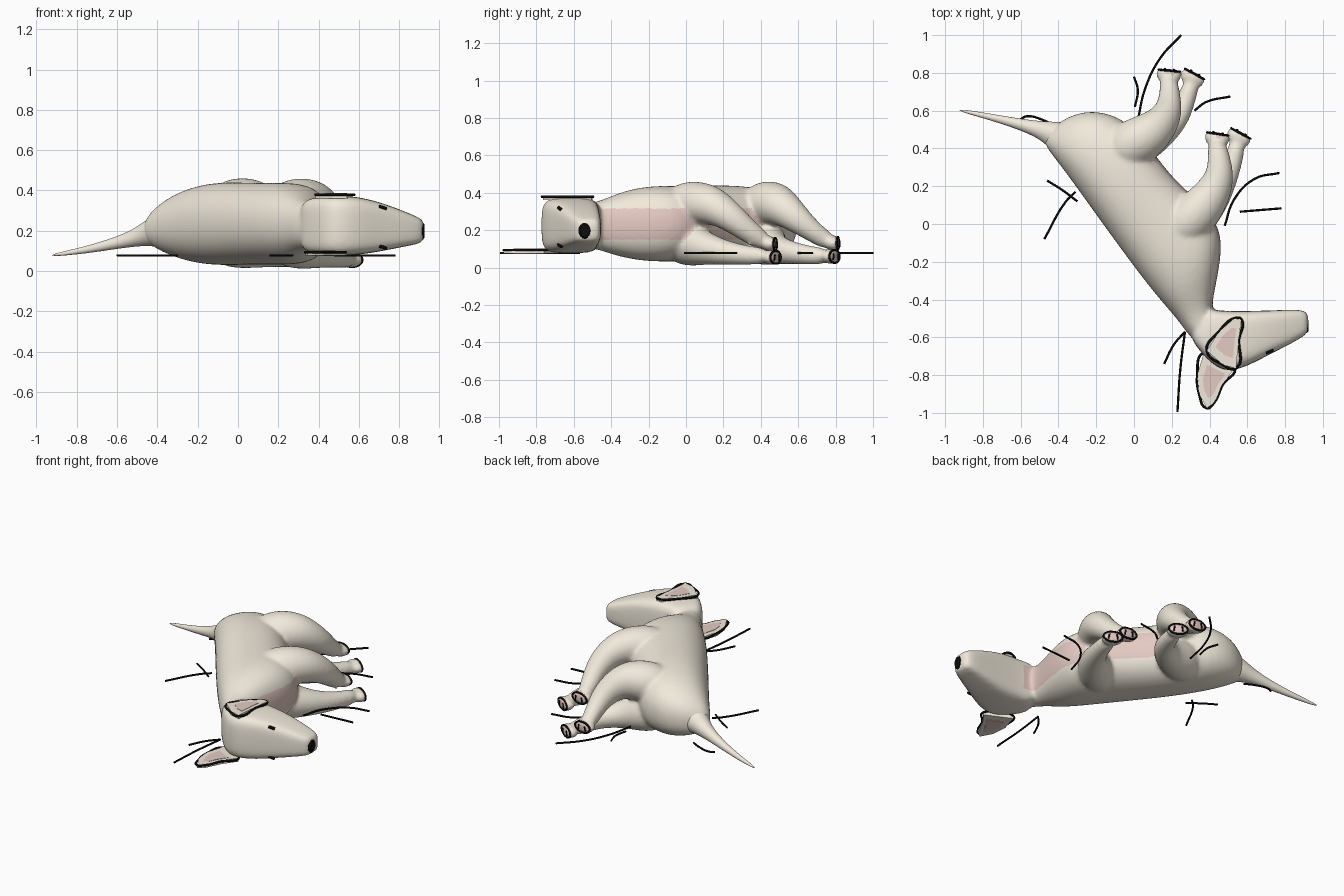
import bpy, bmesh
from math import cos, sin, pi, copysign
from mathutils import Vector

if "Cube" in bpy.data.objects:
    bpy.data.objects.remove(bpy.data.objects["Cube"])


def mat(name, col):
    m = bpy.data.materials.new(name)
    m.diffuse_color = (*col, 1)
    m.use_nodes = True
    m.node_tree.nodes["Principled BSDF"].inputs["Base Color"].default_value = m.diffuse_color
    return m


CREAM = mat("cream", (0.88, 0.82, 0.71))
PINK = mat("pink", (0.78, 0.59, 0.54))
INK = mat("ink", (0.004, 0.004, 0.004))


def loft(bm, rings):
    """Bridge rings of equal length and cap both ends."""
    vs = [[bm.verts.new(p) for p in r] for r in rings]
    n = len(vs[0])
    for a, b in zip(vs, vs[1:]):
        for i in range(n):
            bm.faces.new((a[i], a[(i + 1) % n], b[(i + 1) % n], b[i]))
    bm.faces.new(vs[0][::-1])
    bm.faces.new(vs[-1])


def oval(c, u, v, p=1.0, n=20):
    f = lambda t: copysign(abs(t) ** p, t)
    return [c + u * f(cos(2 * pi * i / n)) + v * f(sin(2 * pi * i / n)) for i in range(n)]


def trunk(bm, secs, p):
    """Sections: back point x,y, belly point x,y, centre z, half height."""
    rings = []
    for sx, sy, bx, by, z, h in secs:
        s, b = Vector((sx, sy, z)), Vector((bx, by, z))
        rings.append(oval((s + b) / 2, (b - s) / 2, Vector((0, 0, h)), p))
    loft(bm, rings)


def tube(bm, pts):
    """Points: x, y, z, radius."""
    ps = [Vector(q[:3]) for q in pts]
    rings = []
    for i, q in enumerate(pts):
        t = (ps[min(i + 1, len(ps) - 1)] - ps[max(i - 1, 0)]).normalized()
        u = t.cross(Vector((0, 0, 1))).normalized()
        rings.append(oval(ps[i], u * q[3], t.cross(u) * q[3], n=16))
    loft(bm, rings)


def finish(bm, name, m):
    bmesh.ops.recalc_face_normals(bm, faces=bm.faces)
    me = bpy.data.meshes.new(name)
    bm.to_mesh(me)
    bm.free()
    ob = bpy.data.objects.new(name, me)
    bpy.context.collection.objects.link(ob)
    me.materials.append(m)
    return ob


def stroke(name, pts, r=0.006, closed=False):
    """Round ink line through points."""
    cu = bpy.data.curves.new(name, 'CURVE')
    cu.dimensions = '3D'
    cu.bevel_depth = r
    cu.bevel_resolution = 1
    cu.resolution_u = 5
    sp = cu.splines.new('BEZIER')
    sp.bezier_points.add(len(pts) - 1)
    for bp, p in zip(sp.bezier_points, pts):
        bp.co = p
        bp.handle_left_type = bp.handle_right_type = 'AUTO'
    sp.use_cyclic_u = closed
    cu.use_fill_caps = True
    cu.materials.append(INK)
    ob = bpy.data.objects.new(name, cu)
    bpy.context.collection.objects.link(ob)


bm = bmesh.new()
# torso lying on its side, rump to neck
trunk(bm, [(-.49, .44, -.43, .52, .20, .05), (-.43, .36, -.27, .615, .22, .135),
           (-.34, .24, -.05, .575, .23, .195), (-.24, .10, .10, .39, .235, .21),
           (-.11, -.08, .20, .25, .235, .205), (.0, -.23, .35, .12, .235, .205),
           (.10, -.36, .47, -.02, .235, .205), (.17, -.44, .46, -.2, .23, .18),
           (.24, -.52, .425, -.36, .225, .135), (.28, -.58, .41, -.46, .225, .12),
           (.36, -.66, .44, -.48, .225, .12)], 0.88)
# head, boxy wedge towards the nose
trunk(bm, [(.28, -.58, .40, -.45, .225, .125), (.35, -.68, .43, -.455, .225, .142),
           (.46, -.79, .50, -.46, .225, .15), (.58, -.765, .58, -.46, .225, .148),
           (.70, -.70, .70, -.458, .22, .125), (.82, -.64, .82, -.453, .21, .09),
           (.90, -.595, .90, -.455, .20, .065), (.925, -.57, .925, -.475, .20, .05)], 0.45)
# legs: upper and lower of each pair
tube(bm, [(-.12, .34, .30, .10), (-.02, .42, .335, .14), (.11, .49, .35, .115), (.19, .59, .265, .08),
          (.19, .70, .175, .053), (.18, .78, .13, .05)])
tube(bm, [(-.12, .34, .17, .10), (-.02, .42, .14, .14), (.13, .46, .10, .085), (.24, .56, .08, .062),
          (.28, .67, .065, .05), (.31, .76, .06, .045)])
tube(bm, [(.18, -.08, .30, .10), (.28, .0, .34, .135), (.40, .13, .35, .11), (.46, .25, .265, .08),
          (.45, .35, .18, .06), (.435, .44, .125, .05)])
tube(bm, [(.18, -.08, .17, .10), (.28, .0, .13, .135), (.42, .11, .10, .085), (.49, .24, .075, .062),
          (.53, .35, .065, .05), (.55, .44, .06, .045)])
# paws: centre, turn of the sole about z
paws = []
for x, y, z, a in [(.185, .79, .13, .1), (.31, .775, .06, .5), (.44, .455, .125, .15), (.555, .46, .055, .5)]:
    c, fwd, side = Vector((x, y, z)), Vector((sin(a), cos(a), 0)), Vector((cos(a), -sin(a), 0))
    paws.append((c, fwd, side))
    loft(bm, [oval(c + fwd * d, side * k * .072, Vector((0, 0, k * .042)), n=16)
              for d, k in ((-.05, .55), (-.02, .95), (.012, 1), (.032, .85))])
hound = finish(bm, "dog_body", CREAM)
hound.modifiers.new("sub", 'SUBSURF').levels = 2
rm = hound.modifiers.new("fuse", 'REMESH')
rm.mode = 'VOXEL'
rm.voxel_size = 0.012
sm = hound.modifiers.new("soften", 'SMOOTH')
sm.factor = 0.5
sm.iterations = 8
dg = bpy.context.evaluated_depsgraph_get()
me = bpy.data.meshes.new_from_object(hound.evaluated_get(dg))
hound.modifiers.clear()
hound.data = me
me.materials.clear()
me.materials.append(CREAM)
me.materials.append(PINK)
# pink belly, throat and paw pads
belly = Vector((.72, .69, 0))
for f in me.polygons:
    f.use_smooth = True
    c, n = f.center, f.normal
    pink = (n.dot(belly) > .5 and .15 < c.z < .315 and
            ((-.47 < c.y < .04 and c.x < .475) or (.04 <= c.y < .42 and .08 < c.x < .36)))
    for p, fwd, side in paws:
        d = c - p
        if abs(d.dot(side)) < .065 and abs(d.z) < .04 and 0 < d.dot(fwd) < .06 and n.dot(fwd) > .3:
            pink = True
    f.material_index = 1 if pink else 0

# tail
bm = bmesh.new()
tube(bm, [(-.30, .42, .21, .12), (-.41, .468, .20, .08), (-.49, .498, .17, .047), (-.60, .527, .14, .03),
          (-.75, .565, .105, .018), (-.93, .604, .077, .007)])
tail = finish(bm, "tail", CREAM)
tail.modifiers.new("sub", 'SUBSURF').levels = 2
for f in tail.data.polygons:
    f.use_smooth = True


# ears: thin plates with a pink inside and an ink rim
def ear(name, outline, z):
    cx = sum(p[0] for p in outline) / len(outline)
    cy = sum(p[1] for p in outline) / len(outline)
    for part, k, t, m in (("", 1, .012, CREAM), ("_inside", .6, .014, PINK)):
        bm = bmesh.new()
        loft(bm, [[Vector((cx + (x - cx) * k, cy + (y - cy) * k, z + s)) for x, y in outline] for s in (-t, t)])
        finish(bm, name + part, m)
    stroke(name + "_rim", [(x, y, z + .006) for x, y in outline], .007, True)


ear("upper_ear", [(.385, -.67), (.45, -.57), (.53, -.50), (.568, -.505), (.555, -.61), (.54, -.765), (.47, -.745)], .373)
ear("lower_ear", [(.37, -.68), (.335, -.80), (.345, -.90), (.385, -.975), (.425, -.945), (.47, -.85), (.535, -.76)], .088)

# nose and eyes
bm = bmesh.new()
loft(bm, [oval(Vector((x, -.54, .198)), Vector((0, .036 * k, 0)), Vector((0, 0, .045 * k)), n=16)
          for x, k in ((.88, .9), (.915, 1), (.925, .75))])
finish(bm, "nose", INK)
for z in (.315, .118):
    stroke("eye", [(.70, -.682, z + .006), (.72, -.674, z), (.735, -.666, z - .006)], .009)

# paw outlines: sole loop and toe marks
for p, fwd, side in paws:
    up = Vector((0, 0, 1))
    stroke("paw_outline", [p + fwd * .022 + side * .058 * cos(a) + up * .034 * sin(a)
                           for a in (i * pi / 4 for i in range(8))], .006, True)
    for k in (-.028, .028):
        stroke("toe_mark", [p + fwd * .028 + side * k - up * .018, p + fwd * .03 + side * k * .8 + up * .014], .005)

# loose sketch strokes around the body
for s in ([(.25, 1.0), (.14, .88), (.06, .72), (.02, .55)], [(0, .78), (.02, .71), (.005, .62)],
          [(.32, .60), (.38, .645), (.51, .675)], [(.48, -.01), (.53, .13), (.64, .24), (.77, .27)],
          [(.56, .065), (.78, .083)], [(-.60, .555), (-.57, .57), (-.48, .55), (-.42, .52)],
          [(-.46, .23), (-.38, .18), (-.30, .12)], [(-.31, .17), (-.36, .12), (-.475, -.08)],
          [(.27, -.57), (.245, -.77), (.23, -.995)], [(.27, -.57), (.21, -.64), (.16, -.74)]):
    stroke("sketch_line", [(x, y, .078) for x, y in s])
